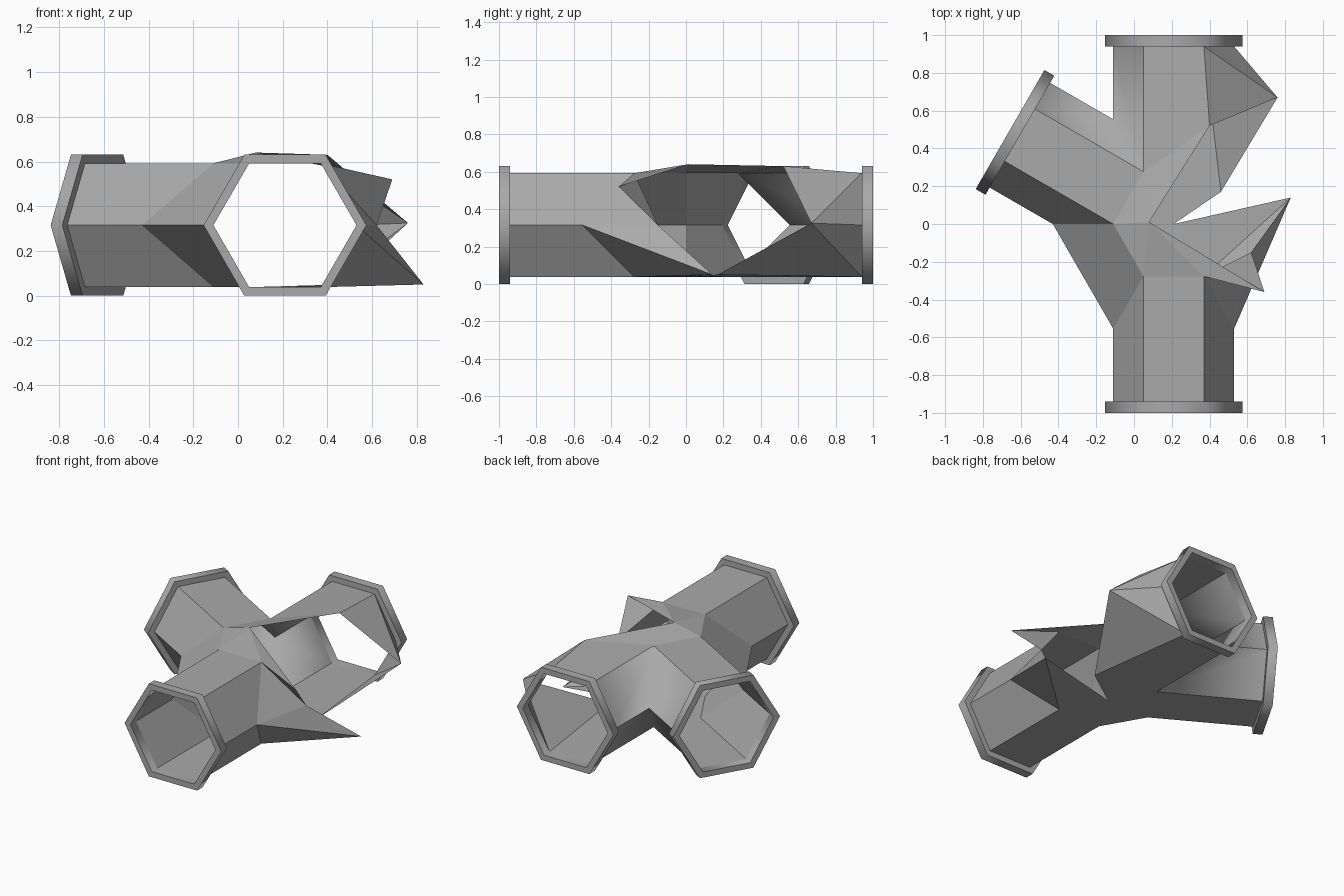
import bpy, bmesh
from math import cos, sin, radians, sqrt
from mathutils import Vector

old = bpy.data.objects.get("Cube")
if old:
    bpy.data.objects.remove(old, do_unlink=True)

HUB = Vector((0.21, 0, 0.315))
R, FLANGE_R = 0.32, 0.364
NECK, END = 0.94, 1.0
UP = Vector((0, 0, 1))
ARMS = (90, 150, 270)

grey = bpy.data.materials.new("pipe_grey")
grey.use_nodes = True
colour = (0.4, 0.4, 0.4, 1)
grey.diffuse_color = colour
grey.node_tree.nodes["Principled BSDF"].inputs["Base Color"].default_value = colour


def direction(deg):
    return Vector((cos(radians(deg)), sin(radians(deg)), 0))


def hexagon(deg, dist, radius):
    """Six-sided section across an arm, starting at its clockwise side."""
    centre = HUB + direction(deg) * dist
    side = direction(deg - 90)
    return [centre + radius * (cos(radians(a)) * side + sin(radians(a)) * UP)
            for a in range(0, 360, 60)]


def finish(name, bm):
    mesh = bpy.data.meshes.new(name)
    bm.to_mesh(mesh)
    bm.free()
    mesh.materials.append(grey)
    obj = bpy.data.objects.new(name, mesh)
    bpy.context.collection.objects.link(obj)


# Pipe shell: each hub corner has an upper, a middle and a lower point
bm = bmesh.new()
half = R * sqrt(3) / 2
corners = {}
for a in range(0, 360, 60):
    d = direction(a)
    corners[a] = [HUB + d * R + UP * half, HUB + d * 2 * R, HUB + d * R - UP * half]

# Torn corners are bent out of place
corners[0] = [Vector((0.69, -0.36, 0.52)), Vector((0.62, -0.15, 0.315)), Vector((0.83, 0.14, 0.05))]
corners[60] = [Vector((0.40, 0.52, 0.63)), Vector((0.76, 0.67, 0.325)), Vector((0.46, 0.17, 0.05))]
corners = {a: [bm.verts.new(p) for p in pts] for a, pts in corners.items()}
top = bm.verts.new((0.08, 0.01, 0.64))
bottom = bm.verts.new((0.21, 0, 0.04))

# Hub floor and roof, open between the two torn corners
for a in (60, 120, 180, 240, 300):
    c, n = corners[a], corners[(a + 60) % 360]
    bm.faces.new((top, c[0], n[0]))
    bm.faces.new((bottom, n[2], c[2]))

# Hexagonal arms
for arm in ARMS:
    c, n = corners[arm - 30], corners[arm + 30]
    inner = [c[1], c[0], n[0], n[1], n[2], c[2]]
    outer = [bm.verts.new(p) for p in hexagon(arm, NECK, R)]
    for i in range(6):
        j = (i + 1) % 6
        if 60 in (arm - 30, arm + 30) and i in (0, 5):
            ridge, wide = (j, i) if i == 0 else (i, j)
            bm.faces.new((outer[ridge], outer[wide], inner[wide]))
            bm.faces.new((outer[ridge], inner[wide], inner[ridge]))
        else:
            bm.faces.new((inner[i], inner[j], outer[j], outer[i]))

# Sloped closing wall on the intact side
c, n = corners[180], corners[240]
for k in (0, 1):
    bm.faces.new((c[k], c[k + 1], n[k + 1], n[k]))

# Torn wall on the opposite side
c, n = corners[300], corners[0]
for tri in ((c[0], n[1], n[0]), (c[0], c[1], n[1]),
            (c[1], n[2], n[1]), (c[1], c[2], n[2])):
    bm.faces.new(tri)

bmesh.ops.recalc_face_normals(bm, faces=bm.faces)
crease = set(corners[120])
for f in bm.faces:
    f.smooth = True
for e in bm.edges:
    e.smooth = set(e.verts) <= crease
finish("pipe_shell", bm)

# Flange rings
for arm, name in zip(ARMS, ("back_flange", "side_flange", "front_flange")):
    bm = bmesh.new()
    section = ((NECK, R), (NECK, FLANGE_R), (END, FLANGE_R), (END, R))
    loops = [[bm.verts.new(p) for p in hexagon(arm, dist, rad)] for dist, rad in section]
    for k in range(4):
        a, b = loops[k], loops[(k + 1) % 4]
        for i in range(6):
            j = (i + 1) % 6
            bm.faces.new((a[i], a[j], b[j], b[i])).smooth = True
    bmesh.ops.recalc_face_normals(bm, faces=bm.faces)
    for e in bm.edges:
        e.smooth = e.calc_face_angle(4) < radians(65)
    finish(name, bm)
